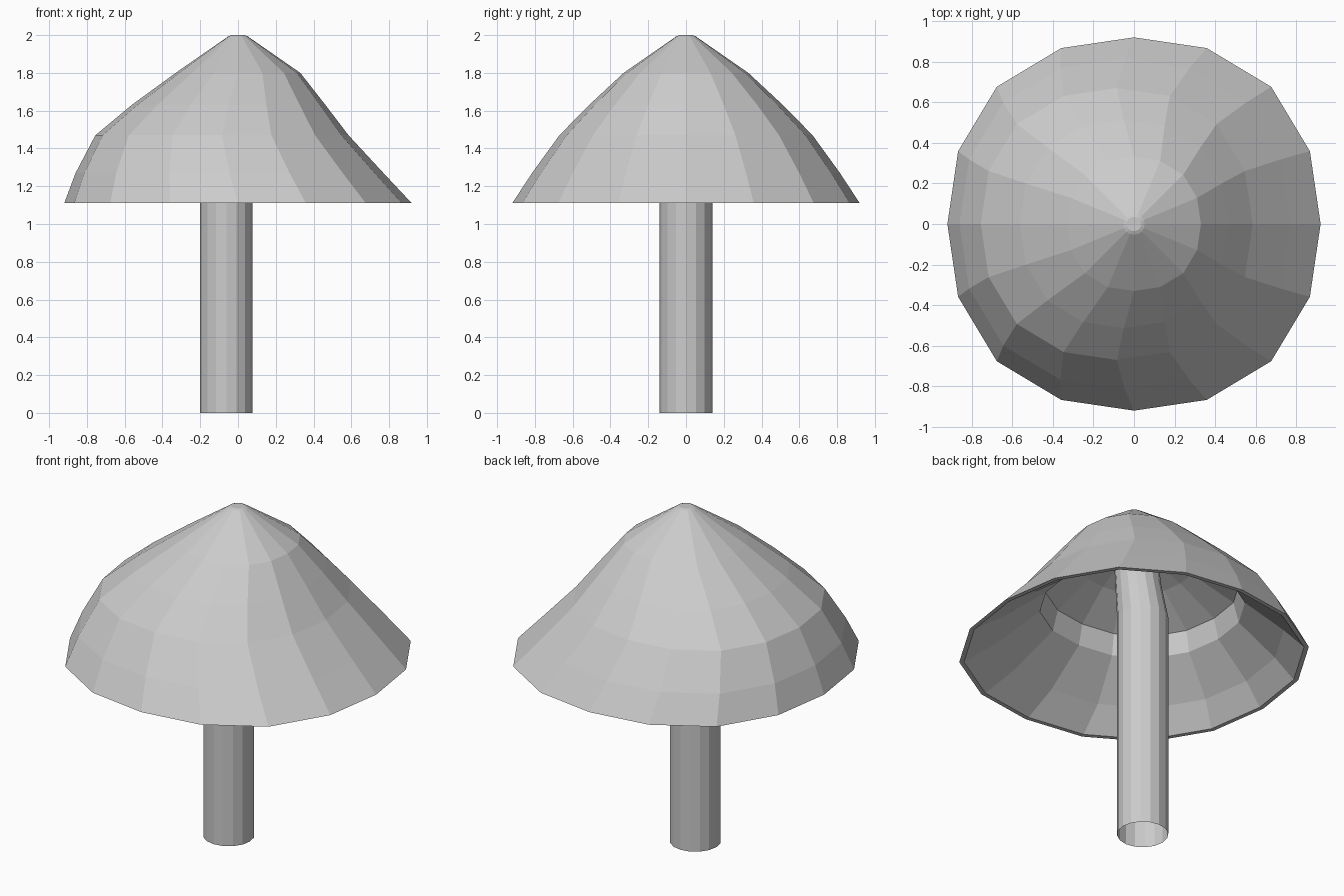
import bpy, math

if "Cube" in bpy.data.objects:
    bpy.data.objects.remove(bpy.data.objects["Cube"])

# One plain grey for the whole mushroom
grey = bpy.data.materials.new("plain_grey")
grey.diffuse_color = (0.6, 0.6, 0.6, 1.0)
grey.use_nodes = True
grey.node_tree.nodes["Principled BSDF"].inputs["Base Color"].default_value = grey.diffuse_color


def loft(name, rings, sides, turn=0.0, bulge=0.0, cap_ends=False):
    """Skin a stack of rings (centre_x, radius, z) into one flat-shaded mesh."""
    verts, faces = [], []
    for cx, r, z in rings:
        for i in range(sides):
            a = turn + 2 * math.pi * i / sides
            rr = r * (1 + bulge * math.sin(2 * a) ** 2)
            verts.append((cx + rr * math.cos(a), rr * math.sin(a), z))
    for k in range(len(rings) - 1):
        for i in range(sides):
            j = (i + 1) % sides
            a, b = k * sides, (k + 1) * sides
            faces.append((a + i, a + j, b + j, b + i))
    if cap_ends:
        last = (len(rings) - 1) * sides
        faces.append(tuple(reversed(range(sides))))
        faces.append(tuple(range(last, last + sides)))
    mesh = bpy.data.meshes.new(name)
    mesh.from_pydata(verts, [], faces)
    mesh.materials.append(grey)
    mesh.update()
    obj = bpy.data.objects.new(name, mesh)
    bpy.context.collection.objects.link(obj)
    return obj


# Cap: hollow lopsided dome, from the inner ceiling down to the rim and up outside
cap_rings = [
    (-0.01, 0.11, 1.76),
    (-0.03, 0.30, 1.68),
    (-0.06, 0.51, 1.55),     # recess wall
    (-0.06, 0.54, 1.43),
    (-0.045, 0.755, 1.24),
    (0.0, 0.895, 1.11),      # rim
    (0.0, 0.92, 1.11),
    (-0.045, 0.815, 1.27),
    (-0.085, 0.67, 1.47),
    (-0.05, 0.513, 1.63),
    (0.0, 0.33, 1.80),
    (0.0, 0.052, 1.993),
    (0.0, 0.035, 2.0),
]
loft("mushroom_cap", cap_rings, 16, bulge=0.04, cap_ends=True)

# Stem: open tube, slightly off-centre, bending to the middle under the cap
stem_rings = [
    (-0.062, 0.14, 0.0),
    (-0.062, 0.14, 1.36),
    (-0.03, 0.125, 1.56),
    (-0.01, 0.12, 1.76),
]
loft("mushroom_stem", stem_rings, 16)
